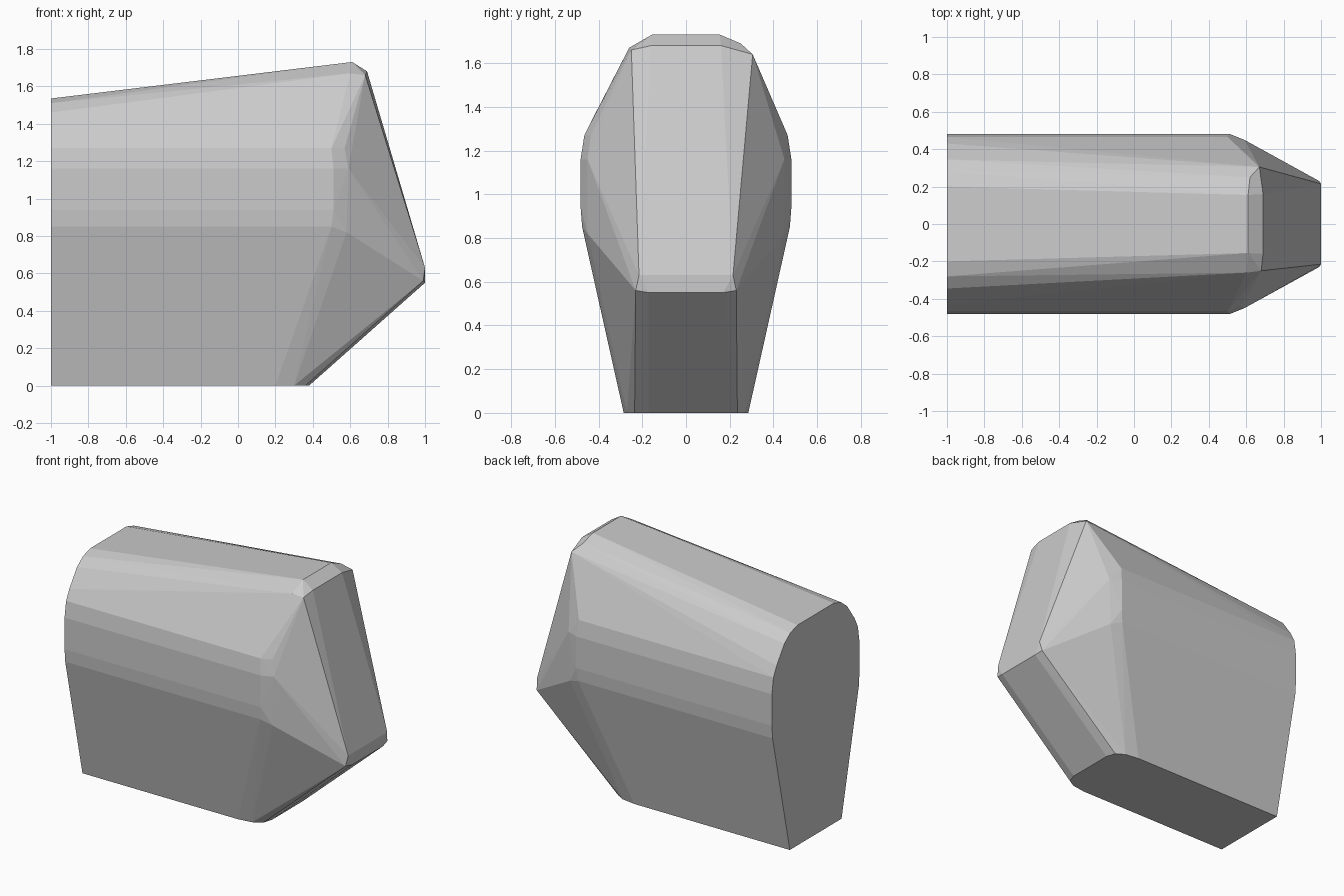
import bpy, bmesh

# rear cross-section (half width, height)
rear = [(0.285, 0), (0.475, 0.85), (0.482, 0.94), (0.482, 1.16), (0.465, 1.27),
        (0.43, 1.34), (0.345, 1.46), (0.28, 1.51), (0.20, 1.535)]
pts = [(-1, s * y, z) for y, z in rear for s in (-1, 1)]

# mirrored points of the front: base, flanks, nose, crest
front = [(0.20, 0.285, 0), (0.30, 0.27, 0), (0.36, 0.235, 0), (0.38, 0.17, 0),
         (0.50, 0.475, 0.85), (0.51, 0.482, 0.94), (0.51, 0.482, 1.16), (0.50, 0.465, 1.27),
         (0.58, 0.45, 0.82), (0.59, 0.45, 1.16), (0.57, 0.435, 1.27),
         (0.99, 0.23, 0.56), (1.0, 0.17, 0.55), (1.0, 0.215, 0.63),
         (0.61, 0.155, 1.73), (0.69, 0.16, 1.68)]
pts += [(x, s * y, z) for x, y, z in front for s in (-1, 1)]

# slightly uneven upper corners
pts += [(0.67, 0.305, 1.64), (0.62, 0.25, 1.69),
        (0.68, -0.25, 1.66), (0.60, -0.26, 1.67)]

# faceted block as the hull of its corner points
bm = bmesh.new()
for p in pts:
    bm.verts.new(p)
res = bmesh.ops.convex_hull(bm, input=bm.verts[:])
loose = [v for v in bm.verts if not v.link_faces]
bmesh.ops.delete(bm, geom=loose, context='VERTS')
bmesh.ops.dissolve_limit(bm, angle_limit=0.02, verts=bm.verts[:], edges=bm.edges[:])
bmesh.ops.recalc_face_normals(bm, faces=bm.faces[:])
mesh = bpy.data.meshes.new("faceted_block")
bm.to_mesh(mesh)
bm.free()
block = bpy.data.objects.new("faceted_block", mesh)
bpy.context.collection.objects.link(block)
